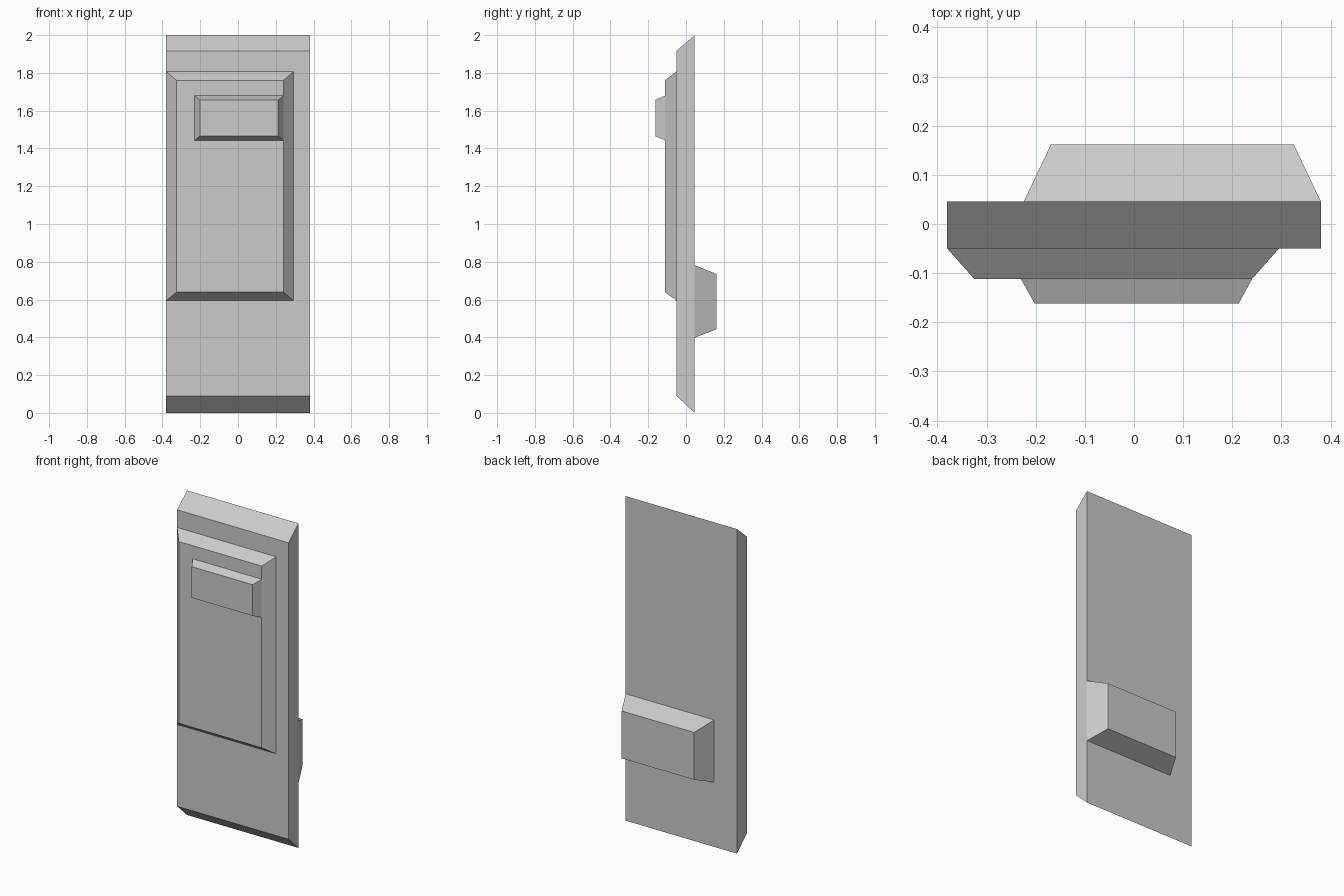
import bpy, bmesh

if "Cube" in bpy.data.objects:
    bpy.data.objects.remove(bpy.data.objects["Cube"])


def frustum(name, base, cap):
    """Closed solid between two upright rectangles (y, x0, x1, z0, z1)."""
    bm = bmesh.new()
    rings = []
    for y, x0, x1, z0, z1 in (base, cap):
        corners = ((x0, z0), (x1, z0), (x1, z1), (x0, z1))
        rings.append([bm.verts.new((x, y, z)) for x, z in corners])
        bm.faces.new(rings[-1])
    for i in range(4):
        j = (i + 1) % 4
        bm.faces.new((rings[0][i], rings[0][j], rings[1][j], rings[1][i]))
    bmesh.ops.recalc_face_normals(bm, faces=bm.faces)
    mesh = bpy.data.meshes.new(name)
    bm.to_mesh(mesh)
    bm.free()
    obj = bpy.data.objects.new(name, mesh)
    bpy.context.collection.objects.link(obj)
    return obj


# Main slab, sloped at top and bottom towards the front
frustum("slab", (0.046, -0.38, 0.38, 0.0, 2.0), (-0.05, -0.38, 0.38, 0.09, 1.917))

# Large raised panel on the front
frustum("front_panel", (-0.05, -0.38, 0.295, 0.594, 1.808), (-0.112, -0.325, 0.24, 0.64, 1.76))

# Small raised plate on the panel
frustum("front_plate", (-0.112, -0.23, 0.24, 1.443, 1.679), (-0.162, -0.202, 0.213, 1.465, 1.657))

# Block on the back
frustum("back_block", (0.046, -0.224, 0.38, 0.398, 0.782), (0.162, -0.169, 0.325, 0.443, 0.735))
